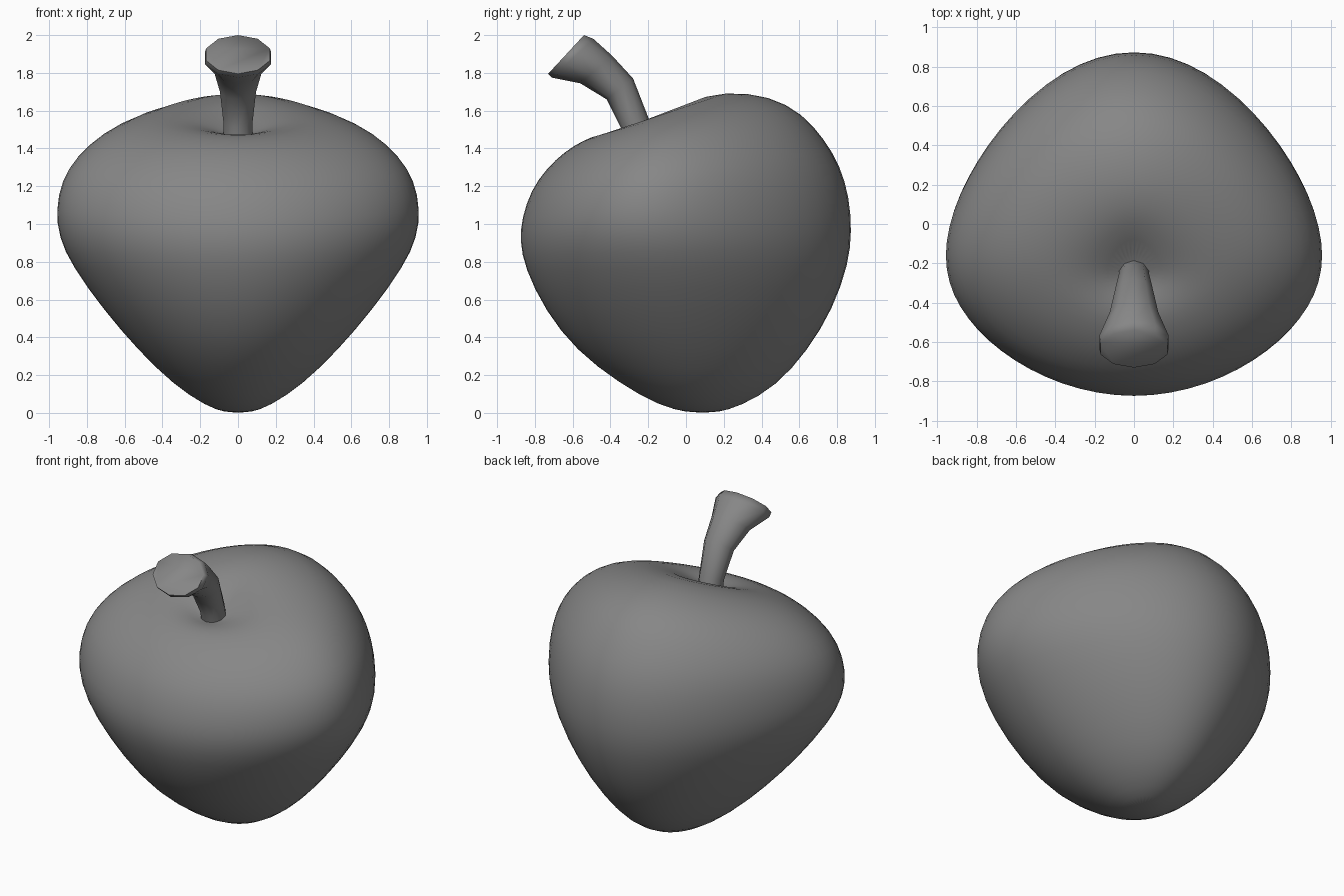
import bpy, bmesh, math

if "Cube" in bpy.data.objects:
    bpy.data.objects.remove(bpy.data.objects["Cube"])

grey = bpy.data.materials.new("dark_grey")
grey.diffuse_color = (0.24, 0.24, 0.24, 1)
grey.use_nodes = True
grey.node_tree.nodes["Principled BSDF"].inputs["Base Color"].default_value = grey.diffuse_color


def loft(name, rings, sides, skew=0.0, squeeze=0.0, subdiv=0):
    """Loft x-symmetric rings; each is (front y, front z, back y, back z, half width)."""
    bm = bmesh.new()
    loops = []
    for k, (fy, fz, by, bz, w) in enumerate(rings):
        ramp = min(1, 0.3 + 0.1 * k)  # rounder near the start, more triangular later
        loop = []
        for i in range(sides):
            a = 2 * math.pi * i / sides
            q = ramp * math.sin(a) ** 2
            s = -math.cos(a) * (1 - squeeze * q) - skew * q
            t = (s + 1) / 2
            loop.append(bm.verts.new((w * math.sin(a), fy + (by - fy) * t, fz + (bz - fz) * t)))
        loops.append(loop)
    for lo, hi in zip(loops, loops[1:]):
        for i in range(sides):
            j = (i + 1) % sides
            bm.faces.new((lo[i], lo[j], hi[j], hi[i]))
    bm.faces.new(loops[0][::-1])
    bm.faces.new(loops[-1])
    bmesh.ops.recalc_face_normals(bm, faces=bm.faces)
    mesh = bpy.data.meshes.new(name)
    bm.to_mesh(mesh)
    bm.free()
    mesh.materials.append(grey)
    obj = bpy.data.objects.new(name, mesh)
    bpy.context.collection.objects.link(obj)
    if subdiv:
        mod = obj.modifiers.new("smooth", 'SUBSURF')
        mod.levels = mod.render_levels = subdiv
    bpy.ops.object.select_all(action='DESELECT')
    obj.select_set(True)
    bpy.context.view_layer.objects.active = obj
    return obj


# Fruit: rounded-triangle rings from the tip up, tilting forward into the dimple
loft("fruit_body", [
    (0.02, 0.0, 0.16, 0.0, 0.06),
    (-0.14, 0.035, 0.29, 0.035, 0.17),
    (-0.36, 0.16, 0.48, 0.14, 0.345),
    (-0.585, 0.33, 0.65, 0.33, 0.53),
    (-0.75, 0.54, 0.785, 0.55, 0.715),
    (-0.86, 0.77, 0.87, 0.79, 0.885),
    (-0.885, 0.91, 0.887, 0.96, 0.955),
    (-0.875, 1.03, 0.875, 1.14, 0.97),
    (-0.825, 1.18, 0.825, 1.31, 0.94),
    (-0.745, 1.29, 0.74, 1.45, 0.86),
    (-0.645, 1.385, 0.625, 1.585, 0.735),
    (-0.54, 1.445, 0.45, 1.68, 0.575),
    (-0.46, 1.475, 0.21, 1.705, 0.385),
    (-0.37, 1.475, 0.00, 1.65, 0.20),
    (-0.31, 1.455, -0.16, 1.51, 0.07),
], 32, skew=0.19, squeeze=0.18, subdiv=1)
bpy.ops.object.shade_smooth()

# Stem: bent, flaring to a cut end with a softened rim
loft("stem", [
    (-0.33, 1.40, -0.17, 1.45, 0.08),
    (-0.345, 1.51, -0.20, 1.565, 0.08),
    (-0.42, 1.66, -0.28, 1.77, 0.10),
    (-0.56, 1.745, -0.39, 1.89, 0.13),
    (-0.71, 1.775, -0.49, 1.98, 0.185),
    (-0.73, 1.795, -0.54, 2.0, 0.178),
], 10)
bpy.ops.object.shade_smooth_by_angle(angle=math.radians(80))
